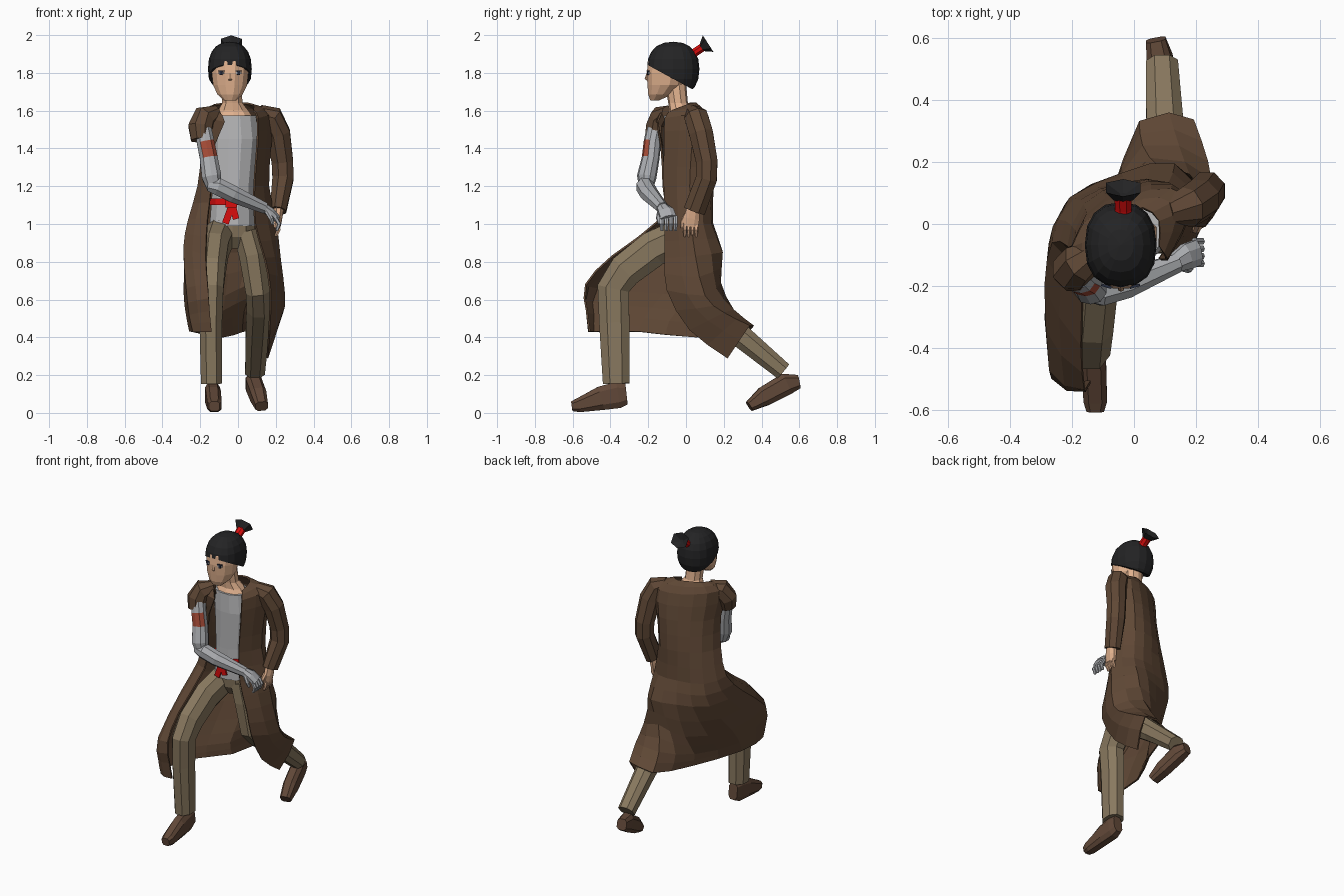
import bpy, bmesh, math
from mathutils import Vector

def mat(name, r, g, b):
    m = bpy.data.materials.new(name)
    m.diffuse_color = (r, g, b, 1)
    return m

COAT = mat("coat brown", .115, .064, .036)
TROUSER = mat("trouser tan", .25, .19, .115)
SHOE = mat("shoe brown", .12, .065, .04)
SHIRT = mat("shirt grey", .48, .48, .49)
METAL = mat("arm grey", .42, .43, .45)
RED = mat("bright red", .7, .004, .004)
SKIN = mat("skin", .75, .44, .27)
HAIR = mat("hair black", .017, .017, .018)
PATCH = mat("faded red", .4, .075, .04)
EYE = mat("eye dark", .02, .025, .045)

X, Y, Z = Vector((1, 0, 0)), Vector((0, 1, 0)), Vector((0, 0, 1))

def finish(name, bm, m):
    bmesh.ops.recalc_face_normals(bm, faces=bm.faces)
    me = bpy.data.meshes.new(name)
    bm.to_mesh(me)
    bm.free()
    me.materials.append(m)
    ob = bpy.data.objects.new(name, me)
    bpy.context.collection.objects.link(ob)
    return ob

def tube(name, pts, m, sides=8, ref=X, axis=None, square=1.0):
    """Loft rings along (x, y, z, radius_u[, radius_v]) points; square > 1 gives boxier rings."""
    bm = bmesh.new()
    P = [Vector(p[:3]) for p in pts]
    rings = []
    k = square / math.cos(math.pi / sides)
    for i, p in enumerate(pts):
        t = axis or (P[min(i + 1, len(P) - 1)] - P[max(i - 1, 0)]).normalized()
        u = (ref - t * t.dot(ref)).normalized()
        v = t.cross(u)
        ring = []
        for j in range(sides):
            a = 2 * math.pi * (j + .5) / sides
            c, s = (max(-1, min(1, k * f(a))) for f in (math.cos, math.sin))
            ring.append(bm.verts.new(P[i] + u * p[3] * c + v * p[-1] * s))
        rings.append(ring)
    for a, b in zip(rings, rings[1:]):
        for j in range(sides):
            n = (j + 1) % sides
            bm.faces.new((a[j], a[n], b[n], b[j]))
    bm.faces.new(rings[0])
    bm.faces.new(rings[-1])
    return finish(name, bm, m)

def box(name, loc, size, m, yaw=0, roll=0):
    bm = bmesh.new()
    bmesh.ops.create_cube(bm, size=1)
    bmesh.ops.scale(bm, vec=size, verts=bm.verts)
    ob = finish(name, bm, m)
    ob.location = loc
    ob.rotation_euler = (0, roll, yaw)
    return ob

def spline(pts, n):
    """Catmull-Rom resampling through the points."""
    out = []
    q = [pts[0] * 2 - pts[1]] + pts + [pts[-1] * 2 - pts[-2]]
    for a, b, c, d in zip(q, q[1:], q[2:], q[3:]):
        for s in range(n):
            t = s / n
            out.append(.5 * (2 * b + (c - a) * t + (2 * a - 5 * b + 4 * c - d) * t * t
                             + (3 * b - a - 3 * c + d) * t ** 3))
    return out + [pts[-1]]

# Long open coat: each row runs from right front edge, around the back, to left front edge
bodice = [
    [(-.11, -.12, 1.60), (-.13, -.07, 1.625), (-.10, -.01, 1.635), (-.03, .03, 1.64), (.03, .05, 1.64), (.08, .01, 1.63), (.08, -.07, 1.60)],
    [(-.07, -.15, 1.54), (-.20, -.14, 1.57), (-.16, .00, 1.58), (-.02, .085, 1.57), (.12, .11, 1.57), (.18, .05, 1.58), (.105, -.11, 1.56)],
    [(-.13, -.13, 1.40), (-.19, -.10, 1.40), (-.15, .03, 1.40), (-.02, .115, 1.40), (.11, .13, 1.40), (.17, .03, 1.40), (.10, -.115, 1.40)],
    [(-.14, -.12, 1.20), (-.21, -.07, 1.20), (-.16, .06, 1.20), (-.03, .13, 1.20), (.10, .13, 1.20), (.16, .02, 1.20), (.085, -.115, 1.20)]]
skirt = [
    [(-.16, -.13, 1.03), (-.26, -.06, 1.02), (-.19, .08, 1.00), (-.03, .13, 1.00), (.11, .13, 1.00), (.20, .03, 1.00), (.09, -.11, 1.00)],
    [(-.17, -.39, .83), (-.285, -.20, .87), (-.22, .06, .85), (-.04, .16, .85), (.13, .19, .85), (.22, .05, .83), (.14, -.11, .82)],
    [(-.16, -.53, .68), (-.27, -.47, .66), (-.26, -.12, .63), (-.07, .11, .62), (.08, .18, .69), (.245, .10, .62), (.17, -.10, .65)],
    [(-.15, -.525, .54), (-.255, -.49, .52), (-.25, -.22, .50), (-.09, .04, .48), (.03, .25, .54), (.235, .20, .53), (.165, .02, .44)],
    [(-.14, -.51, .43), (-.235, -.49, .43), (-.24, -.25, .43), (-.08, .05, .40), (.02, .33, .43), (.19, .335, .46), (.155, .22, .29)]]
rows = [spline([Vector(p) for p in r], 2) for r in bodice + skirt]
cols = [spline(list(c), 2) for c in zip(*rows)]
bm = bmesh.new()
V = [[bm.verts.new(p) for p in c] for c in cols]
for a, b in zip(V, V[1:]):
    for i in range(len(a) - 1):
        bm.faces.new((a[i], b[i], b[i + 1], a[i + 1]))
coat = finish("coat", bm, COAT)
s = coat.modifiers.new("thickness", 'SOLIDIFY')
s.thickness, s.offset = .01, 0

# Coat sleeves: long on the left, short on the right
tube("left_sleeve", [(.11, .04, 1.59, .04), (.175, .055, 1.565, .062), (.213, .08, 1.48, .063), (.235, .11, 1.33, .057),
                     (.238, .108, 1.24, .056), (.212, .045, 1.07, .043, .058)], COAT)
tube("right_sleeve", [(-.11, -.09, 1.585, .04), (-.175, -.125, 1.565, .062), (-.20, -.15, 1.51, .063), (-.195, -.165, 1.445, .053)], COAT)

# Shirt, sash and pelvis
tube("shirt", [(-.03, 0, .99, .12, .115), (-.025, -.01, 1.2, .11, .105), (-.015, -.03, 1.45, .125, .09),
               (-.02, -.03, 1.575, .115, .085)], SHIRT, 12, axis=Z)
tube("sash", [(-.03, -.003, 1.10, .121, .123), (-.03, -.005, 1.135, .12, .119)], RED, 12, axis=Z)
box("sash_knot", (-.035, -.13, 1.11), (.06, .03, .045), RED)
box("sash_tail_right", (-.05, -.13, 1.05), (.036, .012, .10), RED, roll=.35)
box("sash_tail_left", (-.02, -.13, 1.065), (.034, .012, .08), RED, roll=-.25)
tube("pelvis", [(-.03, 0, .87, .05, .06), (-.03, 0, .93, .12, .10), (-.03, 0, 1.02, .115, .11)], TROUSER, 10, axis=Z)

# Trouser legs in a lunge
tube("right_trouser_leg", [(-.09, 0, .95, .075, .09), (-.12, -.17, .87, .07, .095), (-.135, -.32, .755, .068, .09),
                           (-.14, -.385, .66, .063, .085), (-.144, -.38, .48, .06, .08), (-.14, -.37, .155, .056, .07)], TROUSER, square=1.12)
tube("left_trouser_leg", [(.04, 0, .96, .07, .09), (.075, .0, .84, .07, .095), (.105, .015, .65, .064, .095),
                          (.11, .09, .565, .064, .08), (.10, .31, .39, .06, .06), (.09, .515, .22, .052, .048)], TROUSER, square=1.12)

# Shoes
tube("right_shoe", [(-.135, -.315, .10, .032, .055), (-.135, -.36, .095, .04, .07), (-.13, -.45, .077, .04, .063),
                    (-.125, -.57, .04, .038, .037), (-.125, -.605, .035, .028, .026)], SHOE, square=1.35)
tube("left_shoe", [(.07, .595, .165, .032, .036), (.083, .53, .152, .042, .058), (.108, .415, .088, .042, .052),
                   (.125, .335, .035, .034, .028)], SHOE, square=1.35)

# Bare grey right arm with a painted patch on the front of the upper arm
arm = tube("right_upper_arm", [(-.185, -.165, 1.50, .045), (-.172, -.178, 1.435, .046), (-.155, -.187, 1.35, .047),
                               (-.14, -.208, 1.25, .052), (-.125, -.212, 1.18, .035)], METAL, 10)
arm.data.materials.append(PATCH)
for f in arm.data.polygons:
    if 1.35 < f.center.z < 1.43 and f.normal.y < -.1 and f.normal.x > -.7:
        f.material_index = 1
tube("right_forearm", [(-.16, -.218, 1.205, .03), (-.11, -.218, 1.2, .046), (-.03, -.195, 1.16, .045), (.14, -.125, 1.085, .03)], METAL, 8, ref=Y)
tube("right_palm", [(.12, -.132, 1.095, .026), (.17, -.105, 1.065, .042, .024), (.205, -.092, 1.03, .042, .02)], METAL, 8, ref=Y)
tube("left_palm", [(.215, .04, 1.09, .028, .034), (.212, .03, 1.03, .022, .042), (.208, .024, .985, .017, .04)], SKIN)
for i in range(4):
    y = -.128 + .024 * i
    tube(f"right_finger_{i}", [(.195, y, 1.04, .011), (.218, y, 1.0, .011), (.205, y, .965, .008)], METAL, 6, ref=Y)
    y = -.006 + .02 * i
    tube(f"left_finger_{i}", [(.21, y, 1.0, .010), (.215, y, .97, .010), (.20, y, .935, .007)], SKIN, 6)
tube("right_thumb", [(.15, -.14, 1.07, .012), (.175, -.148, 1.03, .011), (.185, -.14, 1.0, .008)], METAL, 6)
tube("left_thumb", [(.21, 0, 1.05, .012), (.20, -.02, 1.01, .011), (.195, -.022, .98, .008)], SKIN, 6)

# Neck with collar area, and head
tube("neck", [(-.022, -.035, 1.56, .105, .078), (-.025, -.03, 1.60, .08, .06), (-.03, -.042, 1.64, .054, .052),
              (-.037, -.055, 1.74, .054, .056)], SKIN, 10, axis=Z)
tube("face", [(-.042, -.165, 1.655, .034, .024), (-.042, -.138, 1.685, .066, .062), (-.042, -.112, 1.735, .09, .092),
              (-.042, -.105, 1.80, .097, .103), (-.042, -.10, 1.86, .097, .10), (-.042, -.09, 1.90, .075, .085)], SKIN, 12, axis=Z)
tube("nose", [(-.042, -.202, 1.80, .005, .006), (-.042, -.206, 1.768, .010, .013), (-.042, -.195, 1.755, .007, .006)], SKIN, 6, axis=-Z)
for side, sx in (("right", -1), ("left", 1)):
    x = -.043 + .046 * sx
    box(side + "_eye_white", (x, -.199, 1.80), (.03, .008, .012), SHIRT, yaw=.3 * sx)
    box(side + "_pupil", (x, -.201, 1.80), (.014, .008, .024), EYE, yaw=.3 * sx)
    box(side + "_lash", (x, -.201, 1.81), (.034, .008, .006), EYE, yaw=.3 * sx)

# Rounded-square hair cap, cut along a line falling from forehead to nape
bm = bmesh.new()
bmesh.ops.create_uvsphere(bm, u_segments=16, v_segments=10, radius=1)
for v in bm.verts:
    x, y, z = (math.copysign(abs(c) ** .86, c) if abs(c) > 1e-5 else 0 for c in v.co)
    v.co = Vector((-.043 + x * .116, -.068 + y * .139, 1.82 + z * .145))
g = bmesh.ops.bisect_plane(bm, geom=bm.verts[:] + bm.edges[:] + bm.faces[:], plane_co=(0, -.2, 1.84),
                           plane_no=(0, .13, .24), clear_inner=True)
bmesh.ops.contextual_create(bm, geom=[e for e in g["geom_cut"] if isinstance(e, bmesh.types.BMEdge)])
finish("hair_cap", bm, HAIR)

# Ponytail with red tie
tube("hair_tie", [(-.035, .015, 1.885, .035, .03), (-.035, .05, 1.91, .026, .022), (-.035, .09, 1.937, .028, .022)], RED)
tube("ponytail", [(-.035, .082, 1.932, .03, .02), (-.035, .117, 1.955, .056, .052), (-.035, .095, 1.941, .01)], HAIR, 6, axis=Vector((0, .84, .54)))
